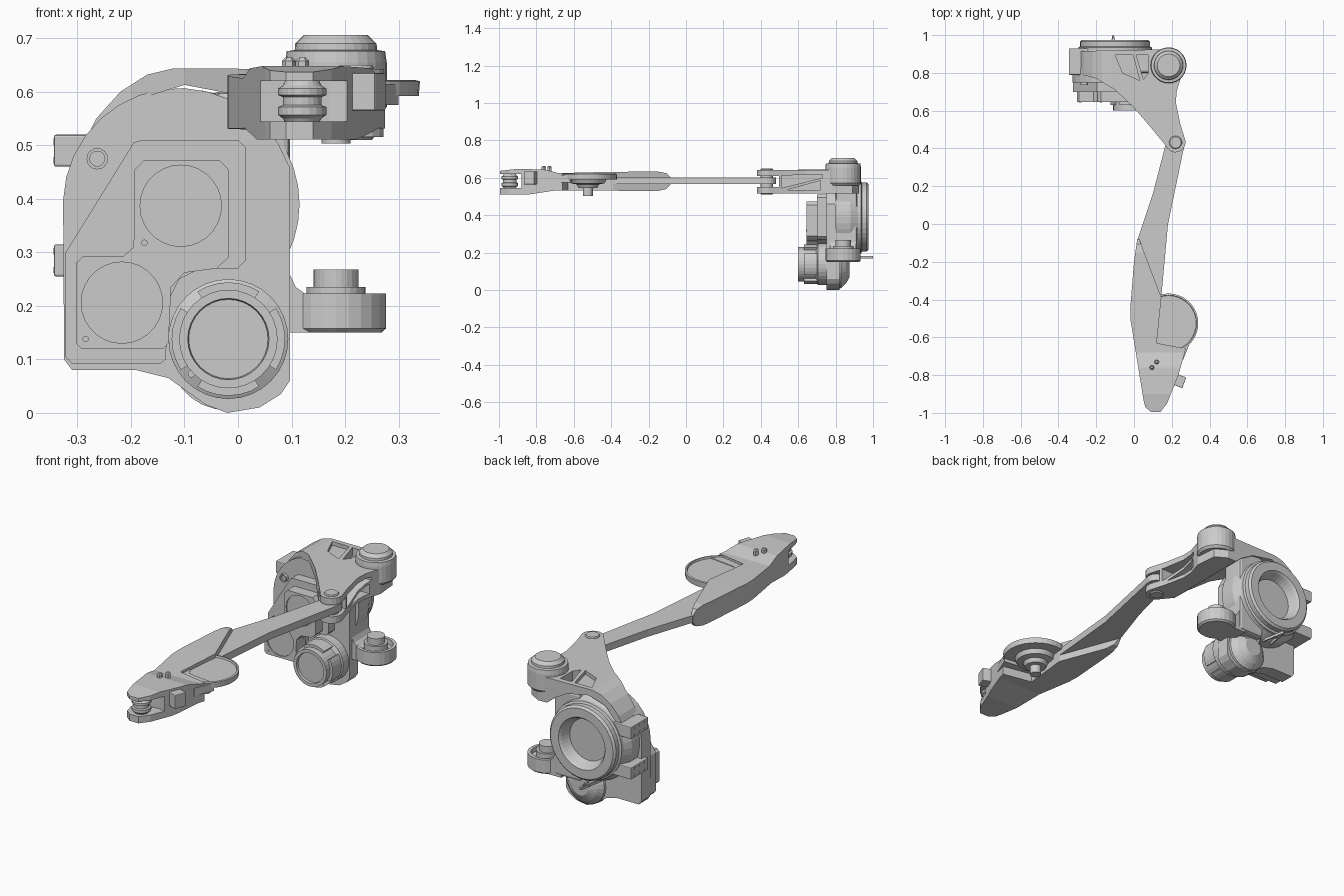
import bpy, bmesh
from math import cos, sin, pi, radians
from mathutils import Vector


def place(u, v, w, axis):
    # u,v lie in the profile plane, w runs along the axis
    return {'z': (u, v, w), 'y': (u, w, v), 'x': (w, u, v)}[axis]


def finish(name, bm):
    bmesh.ops.remove_doubles(bm, verts=bm.verts, dist=1e-5)
    bmesh.ops.recalc_face_normals(bm, faces=bm.faces)
    me = bpy.data.meshes.new(name)
    bm.to_mesh(me)
    bm.free()
    ob = bpy.data.objects.new(name, me)
    bpy.context.collection.objects.link(ob)
    return ob


def apply(ob, mod):
    bpy.context.view_layer.objects.active = ob
    bpy.ops.object.modifier_apply(modifier=mod.name)


def prism(name, pts, axis, a, b, bevel=0):
    bm = bmesh.new()
    lo = [bm.verts.new(place(u, v, a, axis)) for u, v in pts]
    hi = [bm.verts.new(place(u, v, b, axis)) for u, v in pts]
    bm.faces.new(lo)
    bm.faces.new(hi)
    n = len(pts)
    for i in range(n):
        bm.faces.new((lo[i], lo[(i + 1) % n], hi[(i + 1) % n], hi[i]))
    ob = finish(name, bm)
    if bevel:
        m = ob.modifiers.new("bevel", 'BEVEL')
        m.width, m.segments, m.limit_method, m.angle_limit = bevel, 2, 'ANGLE', radians(50)
        apply(ob, m)
    return ob


def box(name, x, y, z, bevel=0):
    return prism(name, [(x[0], y[0]), (x[1], y[0]), (x[1], y[1]), (x[0], y[1])], 'z', *z, bevel)


def lathe(name, c, axis, prof, n=28):
    # prof is a list of (radius, position along axis)
    bm = bmesh.new()
    rings = [[bm.verts.new(place(c[0] + r * cos(2 * pi * i / n), c[1] + r * sin(2 * pi * i / n), h, axis))
              for i in range(n)] for r, h in prof]
    for p, q in zip(rings, rings[1:]):
        for i in range(n):
            bm.faces.new((p[i], p[(i + 1) % n], q[(i + 1) % n], q[i]))
    bm.faces.new(rings[0])
    bm.faces.new(rings[-1])
    return finish(name, bm)


def boolean(ob, cutter, op='DIFFERENCE'):
    m = ob.modifiers.new("bool", 'BOOLEAN')
    m.object, m.operation, m.solver = cutter, op, 'EXACT'
    apply(ob, m)
    bpy.data.objects.remove(cutter)


def arc(cx, cy, r, a0, a1, n=10):
    return [(cx + r * cos(radians(a0 + (a1 - a0) * i / n)), cy + r * sin(radians(a0 + (a1 - a0) * i / n)))
            for i in range(n + 1)]


# ---- housing: arched front plate and knuckle body ----
prism("housing_plate", [(0.097, 0.06), (0.097, 0.46)] + arc(-0.11, 0.39, 0.217, 20, 178, 14) +
      [(-0.325, 0.1), (-0.31, 0.08), (-0.19, 0.08), (-0.13, 0.065), (-0.06, 0.015), (-0.02, 0.0),
       (0.04, 0.01), (0.08, 0.035)], 'y', 0.75, 0.82)
lathe("knuckle_body", (-0.1, 0.39), 'y', [(0.215, 0.8), (0.215, 0.88), (0.195, 0.92)], 40)
prism("knuckle_column", [(0.097, 0.16), (0.097, 0.6), (-0.05, 0.6), (-0.05, 0.16)], 'y', 0.8, 0.915, 0.012)
lathe("lower_boss", (-0.02, 0.115), 'y', [(0.11, 0.8), (0.105, 0.83), (0.08, 0.855), (0.045, 0.875)])
prism("lower_rib", [(0.72, 0.09), (0.86, 0.12), (0.9, 0.22), (0.8, 0.25)], 'x', -0.06, 0.02)

# ---- hub ring with stepped bore on the back ----
lathe("hub_ring", (-0.1, 0.39), 'y',
      [(0.195, 0.9), (0.195, 0.935), (0.185, 0.94), (0.185, 0.965), (0.175, 0.975), (0.13, 0.975),
       (0.122, 0.965), (0.105, 0.92)], 40)

# ---- twin ears on the side, each with screws ----
for i, z in enumerate((0.255, 0.46)):
    box(f"side_ear_{i}", (-0.344, -0.22), (0.79, 0.93), (z, z + 0.06), 0.004)
    for j in range(3):
        for k in (0.012, 0.047):
            lathe(f"ear_screw_{i}{j}{k}", (0.82 + 0.04 * j, z + k), 'x', [(0.006, -0.345), (0.006, -0.335)], 8)

# ---- stepped gearbox cover on the front ----
prism("gearbox_cover", [(-0.322, 0.3), (-0.195, 0.505), (-0.18, 0.51), (0.0, 0.51), (0.015, 0.495),
                        (0.015, 0.285), (0.0, 0.27), (-0.07, 0.27), (-0.11, 0.25), (-0.13, 0.21),
                        (-0.135, 0.1), (-0.145, 0.092), (-0.31, 0.092), (-0.322, 0.105)], 'y', 0.70, 0.77)
cover = prism("motor_cover", [(-0.303, 0.13), (-0.303, 0.28), (-0.29, 0.292), (-0.215, 0.292), (-0.195, 0.31),
                              (-0.193, 0.455), (-0.175, 0.473), (-0.035, 0.473), (-0.018, 0.455),
                              (-0.018, 0.29), (-0.04, 0.27), (-0.1, 0.262), (-0.125, 0.235), (-0.13, 0.13),
                              (-0.14, 0.12), (-0.293, 0.12)], 'y', 0.645, 0.72)
for i, c in enumerate(((-0.107, 0.387), (-0.217, 0.206))):
    boolean(cover, lathe("cutter", c, 'y', [(0.076, 0.6), (0.076, 0.651)]))
for i, c in enumerate(((-0.175, 0.318), (-0.285, 0.138))):
    lathe(f"cover_screw_{i}", c, 'y', [(0.006, 0.642), (0.006, 0.66)], 12)
lathe("plate_boss", (-0.263, 0.475), 'y', [(0.02, 0.76), (0.02, 0.735), (0.014, 0.735), (0.014, 0.745)], 16)

# ---- round lower motor with four lip segments ----
M = (-0.018, 0.138)
lathe("lower_motor", M, 'y', [(0.112, 0.8), (0.112, 0.705), (0.092, 0.695), (0.092, 0.6), (0.076, 0.6),
                              (0.074, 0.612), (0.03, 0.612)], 32)
for i in range(4):
    a = 90 * i + 57
    prism(f"motor_lip_{i}", arc(*M, 0.106, a, a + 66, 6) + arc(*M, 0.088, a + 66, a, 6), 'y', 0.63, 0.7)
lathe("motor_screw", (-0.087, 0.073), 'y', [(0.007, 0.66), (0.007, 0.71)], 12)

# ---- small hook behind the ring ----
for s in (-1, 1):
    prism(f"hook_leg_{s}", [(-0.11 + s * 0.02, 0.87), (-0.11 + s * 0.028, 0.87), (-0.11 + s * 0.004, 1.0),
                            (-0.11 - s * 0.001, 1.0)], 'z', 0.168, 0.182)
box("hook_bar", (-0.125, -0.095), (0.94, 0.95), (0.168, 0.182))

# ---- lower pivot cup with post ----
P = (0.183, 0.84)
lathe("lower_pivot", P, 'z', [(0.085, 0.15), (0.094, 0.158), (0.094, 0.223), (0.078, 0.223), (0.076, 0.2),
                              (0.055, 0.2), (0.055, 0.235), (0.042, 0.235), (0.042, 0.268)], 24)
prism("lower_pivot_arm", [(0.06, 0.15), (0.15, 0.15), (0.15, 0.215), (0.125, 0.223), (0.108, 0.235),
                          (0.097, 0.258), (0.06, 0.258)], 'y', 0.77, 0.91)

# ---- upper pivot with domed cap ----
lathe("upper_pivot", P, 'z', [(0.04, 0.53), (0.045, 0.56), (0.085, 0.56), (0.095, 0.572), (0.095, 0.655), (0.092, 0.676),
                              (0.077, 0.678), (0.076, 0.69), (0.06, 0.706)], 28)

# ---- upper arm: plan outline trimmed by the arched front profile ----
arm = prism("upper_arm", [(-0.31, 0.915), (-0.31, 0.8), (-0.2, 0.77), (-0.1, 0.71), (0.0, 0.615),
                          (0.09, 0.51), (0.16, 0.425)] + arc(0.22, 0.432, 0.053, 200, 370, 8) +
            [(0.245, 0.53), (0.222, 0.64), (0.225, 0.7), (0.25, 0.78), (0.24, 0.89), (0.18, 0.925)],
            'z', 0.4, 0.8)
boolean(arm, prism("cutter", [(-0.295, 0.49), (-0.265, 0.55), (-0.22, 0.6), (-0.17, 0.632), (-0.12, 0.644),
                              (0.02, 0.643), (0.4, 0.643), (0.4, 0.516), (0.13, 0.516), (0.09, 0.55),
                              (0.02, 0.59), (-0.1, 0.613), (-0.19, 0.585), (-0.25, 0.52), (-0.27, 0.48)],
                   'y', 0.3, 1.0), 'INTERSECT')
boolean(arm, prism("cutter", [(-0.1, 0.895), (-0.005, 0.895), (0.03, 0.76), (-0.06, 0.8)], 'z', 0.625, 0.7))
boolean(arm, prism("cutter", [(0.012, 0.895), (0.075, 0.895), (0.075, 0.8), (0.05, 0.765)], 'z', 0.58, 0.7))
boolean(arm, prism("cutter", [(0.51, 0.545), (0.51, 0.612), (0.73, 0.618), (0.73, 0.6)], 'x', 0.165, 0.4))
boolean(arm, prism("cutter", [(0.54, 0.535), (0.72, 0.585), (0.72, 0.535)], 'x', 0.165, 0.4))
boolean(arm, box("cutter", (0.1, 0.4), (0.3, 0.497), (0.55, 0.609)))
lathe("arm_joint_pin", (0.22, 0.432), 'z', [(0.03, 0.51), (0.034, 0.515), (0.034, 0.645), (0.03, 0.65)], 20)

# ---- long flat link ----
prism("link_bar", arc(0.22, 0.432, 0.05, 0, 180, 8) +
      [(0.1, 0.16), (0.02, -0.08), (0.02, -0.5), (0.12, -0.6), (0.145, -0.38), (0.18, 0.0)], 'z', 0.566, 0.602)

# ---- link head: plan outline trimmed by the side profile ----
head = prism("link_head", [(0.02, -0.06), (0.0, -0.2), (-0.02, -0.45), (-0.018, -0.51), (0.05, -0.93), (0.06, -0.97),
                           (0.09, -0.995), (0.14, -0.995), (0.175, -0.95), (0.235, -0.8), (0.275, -0.66),
                           (0.12, -0.63), (0.145, -0.39)], 'z', 0.4, 0.8)
boolean(head, prism("cutter", [(-1.1, 0.511), (-0.84, 0.511), (-0.7, 0.532), (-0.15, 0.53), (-0.105, 0.54),
                               (-0.082, 0.565), (-0.08, 0.6), (-0.105, 0.625), (-0.15, 0.633),
                               (-0.4, 0.632), (-0.68, 0.625), (-0.76, 0.644), (-0.9, 0.648), (-1.1, 0.625)],
                    'x', -0.3, 0.5), 'INTERSECT')
boolean(head, prism("cutter", [(-0.1, -1.1), (0.4, -1.1), (0.4, -0.93), (0.17, -0.87), (-0.1, -0.89)],
                    'z', 0.545, 0.62))
lathe("head_bushing", (0.12, -0.942), 'z', [(0.03, 0.54), (0.036, 0.55), (0.045, 0.557), (0.045, 0.572), (0.036, 0.575),
                                            (0.036, 0.59), (0.045, 0.594), (0.045, 0.606), (0.036, 0.612),
                                            (0.03, 0.625)], 20)
for i, x in enumerate((0.095, 0.12)):
    lathe(f"head_bolt_{i}", (x, -0.76 + 0.03 * i), 'z', [(0.013, 0.63), (0.013, 0.658), (0.007, 0.664)], 6)

# ---- round dish with tapered underside and post ----
D = (0.183, -0.525)
lathe("dish", D, 'z', [(0.027, 0.503), (0.027, 0.545), (0.05, 0.545), (0.06, 0.565), (0.09, 0.57), (0.1, 0.592),
                       (0.155, 0.592), (0.157, 0.62), (0.148, 0.622), (0.146, 0.612), (0.05, 0.612)], 36)
prism("dish_neck", [(0.05, -0.42), (0.05, -0.75), (0.26, -0.72), (0.3, -0.62), (0.15, -0.6)], 'z', 0.575, 0.615)

# ---- sensor block on the link side ----
block = box("side_block", (-0.03, 0.03), (-0.03, 0.03), (-0.035, 0.035), 0.003)
block.location, block.rotation_euler = (0.238, -0.83, 0.6), (0, 0, radians(-20))
